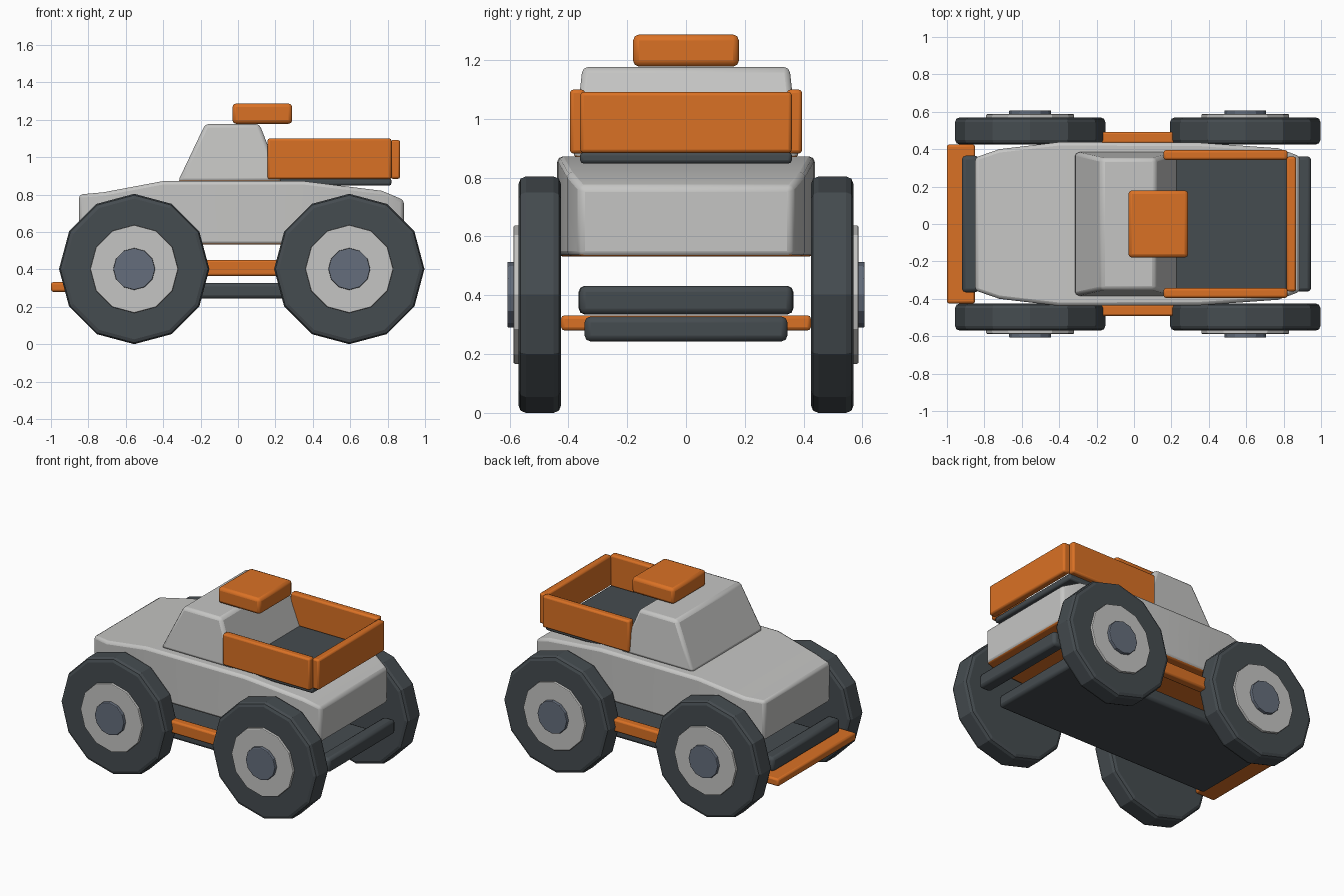
import bpy, bmesh, math
from mathutils import Matrix

if "Cube" in bpy.data.objects:
    bpy.data.objects.remove(bpy.data.objects["Cube"])


def material(name, rgb):
    m = bpy.data.materials.new(name)
    m.diffuse_color = (*rgb, 1)
    m.use_nodes = True
    m.node_tree.nodes["Principled BSDF"].inputs["Base Color"].default_value = m.diffuse_color
    return m


ORANGE = material("orange", (0.70, 0.165, 0.018))
GREY = material("light_grey", (0.56, 0.56, 0.55))
DARK = material("charcoal", (0.060, 0.072, 0.080))
BLUE = material("slate_blue", (0.13, 0.155, 0.20))


def finish(bm, name, mats, bevel=0.0, segments=2, smooth=True):
    bmesh.ops.recalc_face_normals(bm, faces=bm.faces)
    mesh = bpy.data.meshes.new(name)
    bm.to_mesh(mesh)
    bm.free()
    for m in mats:
        mesh.materials.append(m)
    ob = bpy.data.objects.new(name, mesh)
    bpy.context.collection.objects.link(ob)
    if bevel:
        mod = ob.modifiers.new("bevel", "BEVEL")
        mod.width, mod.segments = bevel, segments
        mod.limit_method = "ANGLE"
        mod.angle_limit = math.radians(25)
    if smooth:
        bpy.ops.object.select_all(action="DESELECT")
        bpy.context.view_layer.objects.active = ob
        ob.select_set(True)
        bpy.ops.object.shade_smooth_by_angle(angle=math.radians(25))
    return ob


def box(name, x, y, z, mat, bevel=0.012):
    """Box from (low, high) ranges on each axis."""
    bm = bmesh.new()
    bmesh.ops.create_cube(bm, size=1)
    for v in bm.verts:
        for i, (lo, hi) in enumerate((x, y, z)):
            v.co[i] = lo if v.co[i] < 0 else hi
    return finish(bm, name, [mat], bevel)


def disc(name, x, y, z, radius, mat, bevel, sides=12):
    """Many-sided disc whose axis runs along y."""
    bm = bmesh.new()
    bmesh.ops.create_cone(bm, cap_ends=True, segments=sides, radius1=radius,
                          radius2=radius, depth=abs(y[1] - y[0]),
                          matrix=Matrix.Translation((x, sum(y) / 2, z))
                          @ Matrix.Rotation(math.pi / 2, 4, "X"))
    ob = finish(bm, name, [mat], 0, smooth=False)
    mod = ob.modifiers.new("rim_bevel", "BEVEL")
    mod.width, mod.segments = bevel, 2
    mod.limit_method = "ANGLE"
    mod.angle_limit = math.radians(40)
    return ob


def loft(name, stations, bevel):
    """Sections (x, bottom z, bottom half width, top z, top half width); underside is orange."""
    bm = bmesh.new()
    rings = [[bm.verts.new(p) for p in ((x, -wb, zb), (x, wb, zb), (x, wt, zt), (x, -wt, zt))]
             for x, zb, wb, zt, wt in stations]
    for a, b in zip(rings, rings[1:]):
        for i in range(4):
            j = (i + 1) % 4
            bm.faces.new((a[i], a[j], b[j], b[i]))
    bm.faces.new(rings[0])
    bm.faces.new(rings[-1])
    bmesh.ops.recalc_face_normals(bm, faces=bm.faces)
    for f in bm.faces:
        f.material_index = 1 if f.normal.z < -0.9 else 0
    return finish(bm, name, [GREY, ORANGE], bevel)


# Main hull, tapering at both ends
plan = ((-0.85, 0.355, 0.80), (-0.72, 0.40, 0.812), (-0.40, 0.438, 0.872),
        (0.35, 0.435, 0.872), (0.77, 0.405, 0.82), (0.887, 0.362, 0.77))
loft("hull", [(x, 0.532, w, z, w) for x, w, z in plan], 0.018)

# Cabin with sloped sides
bm = bmesh.new()
bmesh.ops.create_cube(bm, size=1)
for v in bm.verts:
    top = v.co.z > 0
    front = v.co.x < 0
    v.co.x = (-0.175 if front else 0.115) if top else (-0.322 if front else 0.235)
    v.co.y = math.copysign(0.352 if top else 0.386, v.co.y)
    v.co.z = 1.177 if top else 0.868
for f in bm.faces:
    f.material_index = 1 if f.calc_center_median().z < 0.9 else 0
finish(bm, "cabin", [GREY, ORANGE], 0.02)

# Roof box
box("roof_box", (-0.03, 0.29), (-0.18, 0.18), (1.178, 1.287), ORANGE, 0.02)

# Cargo bed
box("bed_floor", (0.17, 0.82), (-0.36, 0.36), (0.848, 0.888), DARK)
box("tailgate", (0.815, 0.867), (-0.36, 0.36), (0.884, 1.092), ORANGE)

# Chassis and bumpers
box("chassis", (-0.85, 0.80), (-0.345, 0.345), (0.243, 0.328), DARK, 0.02)
box("front_bumper", (-0.92, -0.83), (-0.365, 0.365), (0.335, 0.432), DARK, 0.02)
box("rear_bumper", (0.86, 0.947), (-0.362, 0.362), (0.335, 0.432), DARK, 0.02)
box("front_skid_plate", (-1.0, -0.85), (-0.425, 0.425), (0.28, 0.332), ORANGE)

# Paired side parts and wheels
for side, s in (("left", -1), ("right", 1)):
    def span(a, b):
        return tuple(sorted((a * s, b * s)))
    box(side + "_bed_wall", (0.158, 0.82), span(0.343, 0.395), (0.882, 1.10), ORANGE)
    box(side + "_side_rail", (-0.33, 0.37), span(0.43, 0.492), (0.365, 0.45), ORANGE)
    for end, x in (("front", -0.555), ("rear", 0.595)):
        label = f"{side}_{end}_"
        disc(label + "tyre", x, span(0.425, 0.57), 0.402, 0.402, DARK, 0.025)
        disc(label + "hub", x, span(0.56, 0.587), 0.402, 0.235, GREY, 0.005)
        disc(label + "hub_cap", x, span(0.58, 0.608), 0.402, 0.112, BLUE, 0.005)
